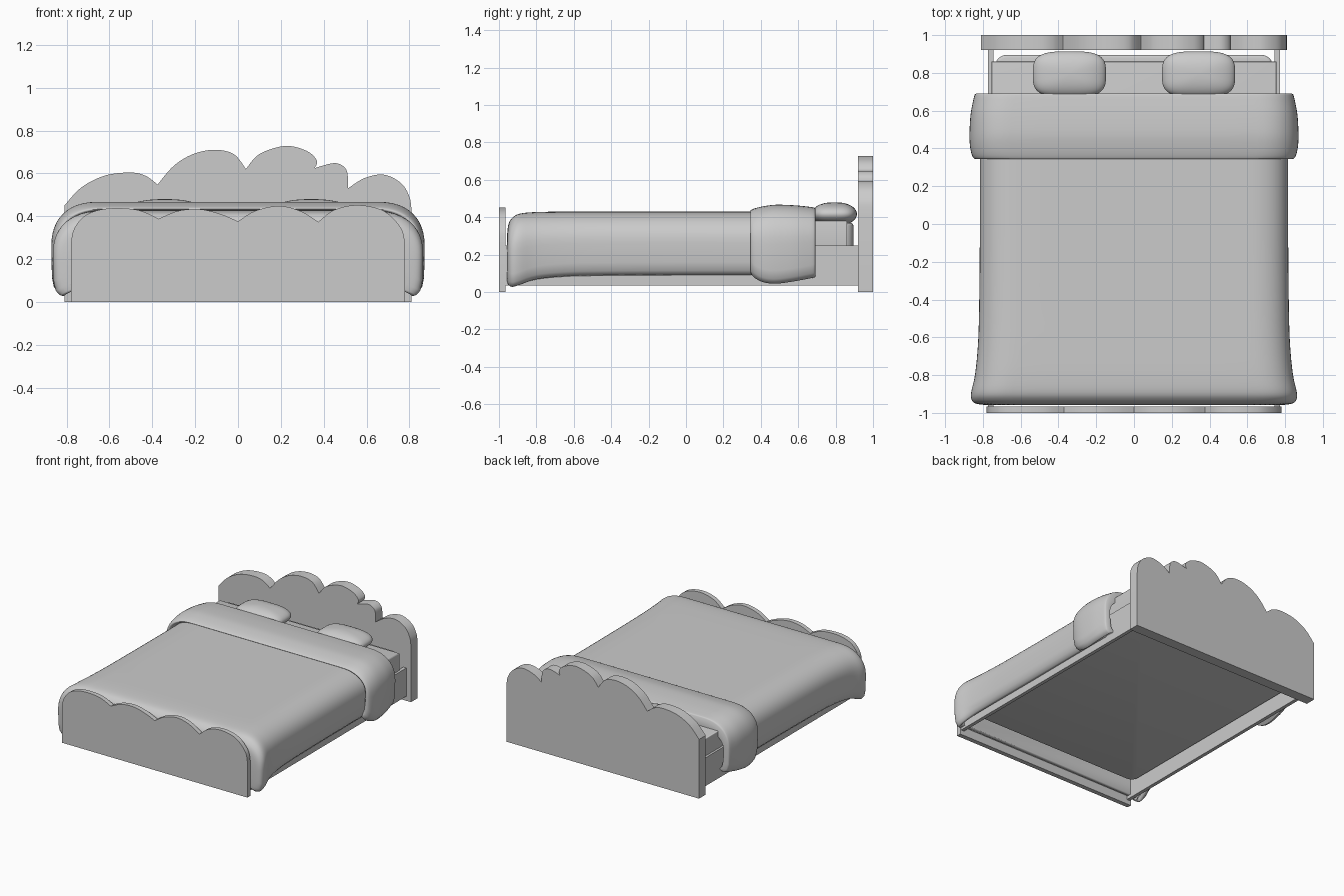
import bpy, bmesh, math

if "Cube" in bpy.data.objects:
    bpy.data.objects.remove(bpy.data.objects["Cube"])


def finish(bm, name, smooth=None):
    mesh = bpy.data.meshes.new(name)
    bm.to_mesh(mesh)
    bm.free()
    ob = bpy.data.objects.new(name, mesh)
    bpy.context.collection.objects.link(ob)
    if smooth:
        bpy.ops.object.select_all(action='DESELECT')
        ob.select_set(True)
        bpy.context.view_layer.objects.active = ob
        bpy.ops.object.shade_smooth_by_angle(angle=math.radians(smooth))
    return ob


def spline(pts, n=8):
    """Catmull-Rom curve through a few points."""
    p = [pts[0]] + list(pts) + [pts[-1]]
    out = []
    for i in range(1, len(p) - 2):
        a, b, c, d = p[i - 1:i + 3]
        for k in range(n):
            t = k / n
            out.append(tuple(0.5 * (2 * b[j] + (c[j] - a[j]) * t
                       + (2 * a[j] - 5 * b[j] + 4 * c[j] - d[j]) * t * t
                       + (3 * b[j] - a[j] - 3 * c[j] + d[j]) * t ** 3) for j in range(len(b))))
    return out + [tuple(pts[-1])]


def board(name, half, lobes, y0, y1):
    """Scalloped panel: each lobe is smooth, lobes meet in cusps."""
    outline = [(-half, 0)]
    for lobe in lobes:
        for p in spline(lobe):
            if math.dist(p, outline[-1]) > 1e-4:
                outline.append(p)
    outline.append((half, 0))
    bm = bmesh.new()
    f = bm.faces.new([bm.verts.new((x, y0, z)) for x, z in outline])
    ext = bmesh.ops.extrude_face_region(bm, geom=[f])
    bmesh.ops.translate(bm, vec=(0, y1 - y0, 0),
                        verts=[v for v in ext['geom'] if isinstance(v, bmesh.types.BMVert)])
    bmesh.ops.recalc_face_normals(bm, faces=bm.faces[:])
    return finish(bm, name, 30)


def box(name, x0, x1, y0, y1, z0, z1, bevel=0, corner=0):
    bm = bmesh.new()
    bmesh.ops.create_cube(bm, size=1)
    for v in bm.verts:
        v.co = ((x0, x1)[v.co.x > 0], (y0, y1)[v.co.y > 0], (z0, z1)[v.co.z > 0])
    if corner:
        edges = [e for e in bm.edges if abs(e.verts[0].co.z - e.verts[1].co.z) > 1e-4]
        bmesh.ops.bevel(bm, geom=edges, offset=corner, segments=6, profile=0.5, affect='EDGES')
    if bevel:
        edges = [e for e in bm.edges if abs(e.verts[0].co.z - e.verts[1].co.z) < 1e-4]
        bmesh.ops.bevel(bm, geom=edges, offset=bevel, segments=3, profile=0.5, affect='EDGES')
    return finish(bm, name, 40)


def arch(w, top, low):
    """Cross-section of a cover hanging over both sides of the bed."""
    rx, rz = 0.22, (top - low) * 0.5
    side = [(w - 0.045, low), (w - 0.03, low + 0.004), (w - 0.012, low + 0.025), (w - 0.003, low + 0.07)]
    for k in range(13):
        a = math.pi / 2 * k / 12
        side.append((w - rx + rx * math.cos(a) ** 0.85, top - rz + rz * math.sin(a) ** 0.85))
    flat = [((w - rx) * (1 - k / 4), top) for k in range(1, 8)]
    return side + flat + [(-x, z) for x, z in reversed(side)]


def cover(name, stations, thickness=0, closed=False):
    """Loft along y through stations (y, half width, top, low edge).
    Closed: the stations run round a padded ring. Otherwise the foot end is filled."""
    bm = bmesh.new()
    rows = [[bm.verts.new((x, s[0], z)) for x, z in arch(*s[1:])] for s in stations]
    for a, b in zip(rows, rows[1:] + rows[:1] if closed else rows[1:]):
        for i in range(len(a) - 1):
            bm.faces.new((a[i], a[i + 1], b[i + 1], b[i]))
    if closed:
        for end in (0, -1):
            bm.faces.new([r[end] for r in rows])
    else:
        bm.faces.new(rows[0])
    bmesh.ops.recalc_face_normals(bm, faces=bm.faces[:])
    bm.normal_update()
    if not closed and sum(f.normal.z * f.calc_area() for f in bm.faces) < 0:
        bmesh.ops.reverse_faces(bm, faces=bm.faces[:])
    ob = finish(bm, name, 50)
    if thickness:
        mod = ob.modifiers.new("thickness", 'SOLIDIFY')
        mod.thickness = thickness
        mod.offset = -1
    return ob


# Headboard with uneven cloud-like lobes
board("headboard", 0.81, [
    [(-0.81, 0.45), (-0.73, 0.535), (-0.62, 0.59), (-0.5, 0.604), (-0.43, 0.588), (-0.375, 0.548)],
    [(-0.375, 0.548), (-0.3, 0.635), (-0.21, 0.69), (-0.11, 0.71), (-0.02, 0.69), (0.037, 0.62)],
    [(0.037, 0.62), (0.1, 0.69), (0.22, 0.728), (0.32, 0.705), (0.368, 0.66), (0.358, 0.625)],
    [(0.358, 0.625), (0.45, 0.648), (0.5, 0.625), (0.513, 0.58), (0.513, 0.53)],
    [(0.513, 0.53), (0.59, 0.578), (0.68, 0.594), (0.76, 0.555), (0.8, 0.49), (0.81, 0.42)],
], 0.92, 1.0)

# Footboard with four lower lobes
board("footboard", 0.78, [
    [(-0.78, 0.265), (-0.765, 0.34), (-0.71, 0.405), (-0.61, 0.436), (-0.47, 0.43), (-0.37, 0.388)],
    [(-0.37, 0.388), (-0.28, 0.425), (-0.18, 0.433), (-0.08, 0.41), (0, 0.376)],
    [(0, 0.376), (0.08, 0.425), (0.19, 0.448), (0.29, 0.425), (0.375, 0.374)],
    [(0.375, 0.374), (0.45, 0.43), (0.56, 0.452), (0.68, 0.425), (0.76, 0.345), (0.78, 0.265)],
], -1.0, -0.965)

# Side rails
for side, s in (("left", -1), ("right", 1)):
    x0, x1 = sorted((s * 0.745, s * 0.772))
    box(side + "_rail", x0, x1, -0.966, 0.921, 0.035, 0.25)

# Mattress and the sheet tucked down its sides
box("mattress", -0.735, 0.735, -0.89, 0.895, 0.14, 0.37, 0.015, 0.06)
box("sheet", -0.755, 0.755, -0.86, 0.86, 0.2, 0.382, 0.008)

# Blanket draped over sides and foot
cover("blanket", spline([
    (-0.957, 0.80, 0.30, 0.06), (-0.95, 0.84, 0.36, 0.04), (-0.93, 0.86, 0.395, 0.028),
    (-0.89, 0.862, 0.419, 0.038), (-0.80, 0.842, 0.428, 0.068), (-0.65, 0.827, 0.43, 0.083),
    (-0.45, 0.82, 0.43, 0.088), (0.0, 0.816, 0.43, 0.09), (0.62, 0.816, 0.43, 0.09)], 4), 0.03)

# Turned-back fold of the blanket: a padded ring round the bed
cover("blanket_fold", spline([
    (0.365, 0.815, 0.424, 0.13), (0.344, 0.838, 0.434, 0.115), (0.36, 0.856, 0.445, 0.082),
    (0.41, 0.868, 0.458, 0.054), (0.48, 0.871, 0.467, 0.045), (0.58, 0.865, 0.464, 0.058),
    (0.66, 0.85, 0.456, 0.073), (0.685, 0.843, 0.452, 0.078)], 4)
    + [(0.692, 0.835, 0.446, 0.085), (0.692, 0.80, 0.38, 0.10), (0.64, 0.80, 0.38, 0.10)], closed=True)


# Pillows: spheres pushed towards a soft box
def power(v, e):
    return math.copysign(abs(v) ** e, v)


for side, s in (("left", -1), ("right", 1)):
    bm = bmesh.new()
    bmesh.ops.create_uvsphere(bm, u_segments=48, v_segments=24, radius=1)
    for v in bm.verts:
        lon = math.atan2(v.co.y, v.co.x)
        r = math.hypot(v.co.x, v.co.y)
        v.co = (s * 0.342 + 0.194 * power(math.cos(lon), 0.6) * r ** 0.85,
                0.793 + 0.121 * power(math.sin(lon), 0.6) * r ** 0.85,
                0.417 + 0.063 * v.co.z)
    finish(bm, side + "_pillow", 60)
